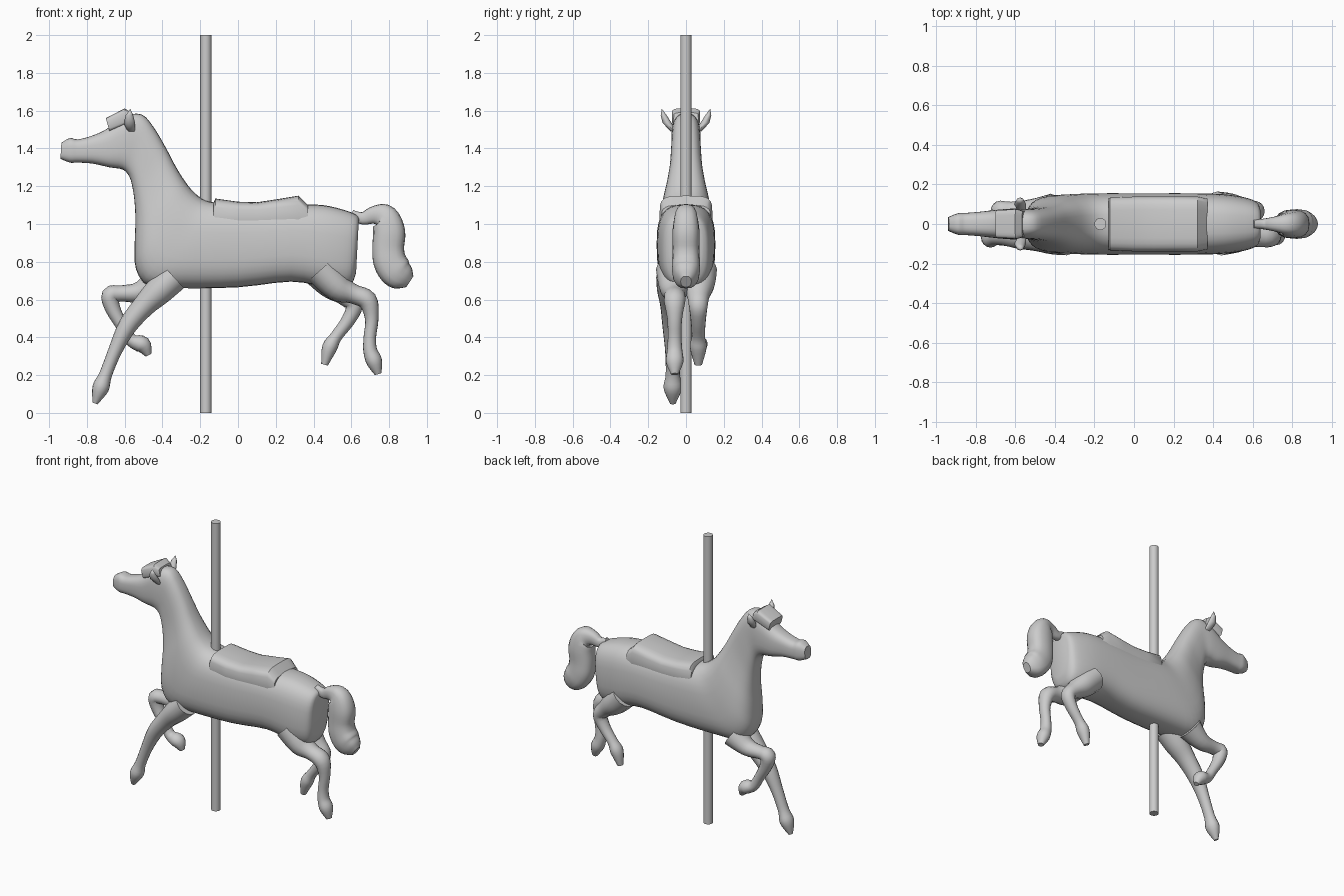
import bpy, bmesh, math
from mathutils import Vector


def finish(bm, name, angle=40):
    bmesh.ops.recalc_face_normals(bm, faces=bm.faces)
    mesh = bpy.data.meshes.new(name)
    bm.to_mesh(mesh)
    bm.free()
    ob = bpy.data.objects.new(name, mesh)
    bpy.context.collection.objects.link(ob)
    bpy.ops.object.select_all(action='DESELECT')
    bpy.context.view_layer.objects.active = ob
    ob.select_set(True)
    bpy.ops.object.shade_smooth_by_angle(angle=math.radians(angle))
    return ob


def spline(rows, steps):
    # Catmull-Rom through rows of equal length
    out = []
    for i in range(len(rows) - 1):
        p = [Vector(rows[min(max(j, 0), len(rows) - 1)]) for j in range(i - 1, i + 3)]
        for s in range(steps):
            t = s / steps
            out.append(0.5 * (2 * p[1] + (p[2] - p[0]) * t
                              + (2 * p[0] - 5 * p[1] + 4 * p[2] - p[3]) * t * t
                              + (3 * p[1] - p[0] - 3 * p[2] + p[3]) * t ** 3))
    return out + [Vector(rows[-1])]


def loft(name, rows, y=0, power=2, steps=3, sides=24, angle=40):
    # each row: top x, top z, bottom x, bottom z, half width
    bm = bmesh.new()
    rings = []
    for tx, tz, bx, bz, w in (spline(rows, steps) if steps > 1 else rows):
        ring = []
        for k in range(sides):
            a = 2 * math.pi * k / sides
            c, s = (math.copysign(abs(f) ** (2 / power), f) for f in (math.cos(a), math.sin(a)))
            m = (1 + s) / 2
            ring.append(bm.verts.new((bx + (tx - bx) * m, y + w * c, bz + (tz - bz) * m)))
        rings.append(ring)
    for r, q in zip(rings, rings[1:]):
        for k in range(sides):
            n = (k + 1) % sides
            bm.faces.new((r[k], r[n], q[n], q[k]))
    bm.faces.new(rings[0])
    bm.faces.new(rings[-1])
    return finish(bm, name, angle)


def limb(name, path, y=0, wide=1.1, power=2):
    # path rows: x, z, radius; rings stand square to the path
    pts = spline(path, 4)
    rows = []
    for i, p in enumerate(pts):
        d = pts[min(i + 1, len(pts) - 1)] - pts[max(i - 1, 0)]
        n = Vector((-d[1], d[0])).normalized() * p[2]
        rows.append((p[0] + n.x, p[1] + n.y, p[0] - n.x, p[1] - n.y, p[2] * wide))
    return loft(name, rows, y, power, 1, 16)


# Pole
bm = bmesh.new()
bmesh.ops.create_cone(bm, cap_ends=True, segments=24, radius1=0.03, radius2=0.03, depth=2)
bmesh.ops.translate(bm, verts=bm.verts, vec=(-0.17, 0, 1))
finish(bm, "pole")

# Head, neck and torso in one loft
loft("horse_body", [
    (-0.935, 1.43, -0.94, 1.345, 0.035),
    (-0.89, 1.455, -0.89, 1.325, 0.054),
    (-0.85, 1.448, -0.85, 1.325, 0.056),
    (-0.78, 1.465, -0.77, 1.32, 0.062),
    (-0.70, 1.50, -0.68, 1.30, 0.072),
    (-0.60, 1.57, -0.61, 1.288, 0.078),
    (-0.51, 1.58, -0.575, 1.25, 0.076),
    (-0.445, 1.51, -0.558, 1.19, 0.08),
    (-0.38, 1.40, -0.547, 1.11, 0.088),
    (-0.33, 1.305, -0.543, 1.01, 0.105),
    (-0.28, 1.225, -0.547, 0.89, 0.127),
    (-0.23, 1.165, -0.54, 0.76, 0.142),
    (-0.17, 1.125, -0.47, 0.67, 0.15),
    (-0.08, 1.11, -0.30, 0.66, 0.155),
    (0.1, 1.105, 0.0, 0.665, 0.155),
    (0.3, 1.105, 0.28, 0.695, 0.155),
    (0.45, 1.10, 0.45, 0.668, 0.15),
    (0.56, 1.075, 0.55, 0.662, 0.135),
    (0.625, 1.05, 0.60, 0.68, 0.115),
    (0.64, 1.03, 0.625, 0.74, 0.085)], power=2.8, sides=32)

# Saddle with raised back edge
loft("saddle", [
    (-0.13, 1.11, -0.13, 0.95, 0.13),
    (-0.12, 1.135, -0.12, 0.95, 0.135),
    (0.0, 1.118, 0.0, 0.95, 0.14),
    (0.1, 1.115, 0.1, 0.95, 0.14),
    (0.2, 1.13, 0.2, 0.95, 0.14),
    (0.32, 1.15, 0.32, 0.95, 0.14),
    (0.37, 1.10, 0.37, 0.95, 0.13)], power=4, steps=1, angle=30)

# Forelock slab on the brow
loft("forelock", [
    (-0.70, 1.56, -0.68, 1.49, 0.07),
    (-0.60, 1.612, -0.58, 1.53, 0.075),
    (-0.565, 1.59, -0.55, 1.53, 0.065)], power=5, steps=1, angle=30)

# Ears
for side, label in ((-1, "right"), (1, "left")):
    bm = bmesh.new()
    tip = bm.verts.new((-0.57, side * 0.128, 1.61))
    rings = []
    for x, y, z, r in ((-0.565, 0.065, 1.49, 0.02), (-0.575, 0.10, 1.535, 0.03), (-0.575, 0.118, 1.575, 0.02)):
        rings.append([bm.verts.new((x + r * math.cos(k * math.pi / 4),
                                    side * (y + 0.8 * r * math.sin(k * math.pi / 4)), z)) for k in range(8)])
    for k in range(8):
        n = (k + 1) % 8
        for r, q in zip(rings, rings[1:]):
            bm.faces.new((r[k], r[n], q[n], q[k]))
        bm.faces.new((rings[-1][k], rings[-1][n], tip))
    bm.faces.new(rings[0])
    finish(bm, label + "_ear", 60)

# Legs with hooves
limb("front_leg_reaching", [
    (-0.34, 0.72, 0.08), (-0.42, 0.645, 0.075), (-0.50, 0.565, 0.06), (-0.585, 0.46, 0.05),
    (-0.65, 0.33, 0.037), (-0.70, 0.205, 0.034), (-0.728, 0.13, 0.044), (-0.757, 0.05, 0.014)], -0.07)
limb("front_leg_raised", [
    (-0.42, 0.70, 0.08), (-0.52, 0.64, 0.055), (-0.62, 0.632, 0.043), (-0.675, 0.622, 0.048),
    (-0.662, 0.55, 0.04), (-0.61, 0.455, 0.032), (-0.565, 0.385, 0.034), (-0.505, 0.36, 0.045),
    (-0.474, 0.305, 0.016)], 0.065)
limb("hind_leg_outer", [
    (0.44, 0.76, 0.09), (0.53, 0.665, 0.075), (0.61, 0.63, 0.052), (0.685, 0.595, 0.052),
    (0.708, 0.50, 0.036), (0.698, 0.40, 0.033), (0.70, 0.33, 0.037), (0.722, 0.27, 0.042),
    (0.742, 0.205, 0.018)], -0.06)
limb("hind_leg_inner", [
    (0.42, 0.76, 0.09), (0.50, 0.68, 0.08), (0.57, 0.62, 0.055), (0.615, 0.565, 0.045),
    (0.58, 0.485, 0.036), (0.52, 0.405, 0.032), (0.485, 0.345, 0.04), (0.458, 0.255, 0.018)], 0.065)

# Tail
limb("tail", [
    (0.60, 1.05, 0.025), (0.66, 1.03, 0.033), (0.72, 1.047, 0.048), (0.775, 1.035, 0.072),
    (0.80, 0.96, 0.085), (0.795, 0.87, 0.084), (0.805, 0.80, 0.088), (0.84, 0.745, 0.087),
    (0.88, 0.715, 0.068), (0.91, 0.695, 0.034)], 0, 0.84, 2.5)
